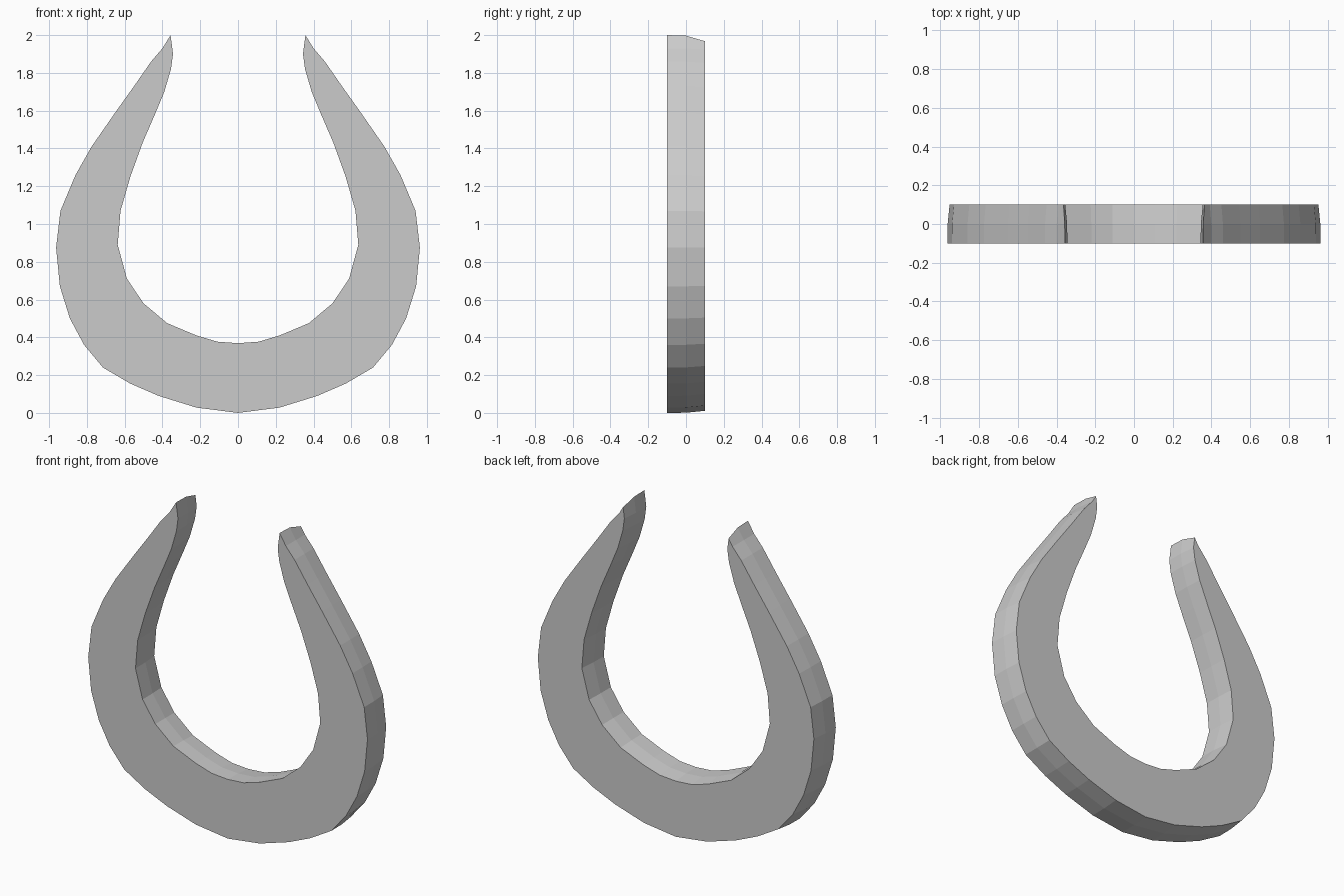
import bpy, bmesh
from mathutils import Vector

if "Cube" in bpy.data.objects:
    bpy.data.objects.remove(bpy.data.objects["Cube"])

# Right half outline (x, z): outer edge from the bottom up to the tip
outer = [(0, 0), (0.22, 0.028), (0.42, 0.09), (0.57, 0.155), (0.715, 0.24),
         (0.815, 0.36), (0.89, 0.50), (0.943, 0.67), (0.963, 0.875), (0.94, 1.07),
         (0.86, 1.26), (0.775, 1.41), (0.65, 1.59), (0.55, 1.73), (0.46, 1.86),
         (0.40, 1.93), (0.357, 2.0)]
# Inner edge from the tip down to the bottom
inner = [(0.344, 1.90), (0.355, 1.82), (0.39, 1.70), (0.44, 1.58), (0.505, 1.43),
         (0.57, 1.25), (0.622, 1.07), (0.637, 0.89), (0.588, 0.71), (0.50, 0.58),
         (0.375, 0.475), (0.22, 0.41), (0.11, 0.377), (0, 0.369)]

half = outer + inner
loop = [Vector(p) for p in half + [(-x, z) for x, z in reversed(half) if x > 0]]


def inset(pts, d):
    """Shrink a counter-clockwise loop by d with mitred corners."""
    out = []
    n = len(pts)
    for i, p in enumerate(pts):
        a = (p - pts[i - 1]).normalized()
        b = (pts[(i + 1) % n] - p).normalized()
        na, nb = Vector((-a.y, a.x)), Vector((-b.y, b.x))
        out.append(p + (na + nb) * (d / (1 + na.dot(nb))))
    return out


# Three outline rings: straight front half, slightly tapered back half
bm = bmesh.new()
rings = []
for y, d in ((-0.1, 0), (0, 0.001), (0.1, 0.011)):
    rings.append([bm.verts.new((p.x, y, p.y)) for p in inset(loop, d)])
n = len(loop)
for r0, r1 in zip(rings, rings[1:]):
    for i in range(n):
        j = (i + 1) % n
        bm.faces.new((r0[i], r0[j], r1[j], r1[i]))

# Flat front and back faces
caps = [bm.faces.new(rings[0]), bm.faces.new(rings[-1])]
bmesh.ops.recalc_face_normals(bm, faces=bm.faces)
bmesh.ops.triangulate(bm, faces=caps, ngon_method='EAR_CLIP')

mesh = bpy.data.meshes.new("horseshoe")
bm.to_mesh(mesh)
bm.free()
bpy.context.collection.objects.link(bpy.data.objects.new("horseshoe", mesh))
